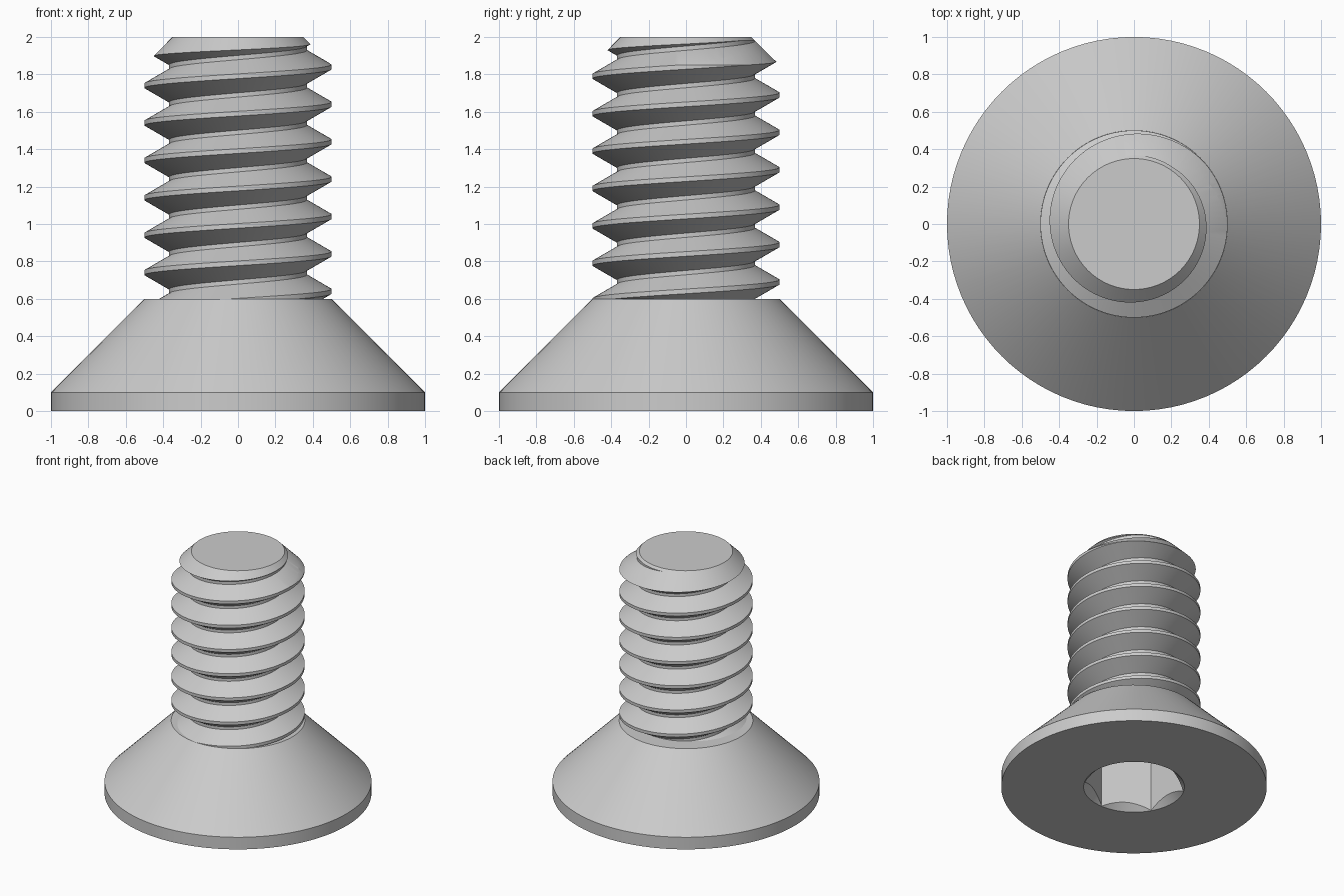
import bpy, bmesh
from math import pi, sin, cos, radians

if "Cube" in bpy.data.objects:
    bpy.data.objects.remove(bpy.data.objects["Cube"])

SEG = 96
PITCH = 0.2


def finish(bm, name):
    bmesh.ops.recalc_face_normals(bm, faces=bm.faces)
    mesh = bpy.data.meshes.new(name)
    bm.to_mesh(mesh)
    bm.free()
    ob = bpy.data.objects.new(name, mesh)
    bpy.context.collection.objects.link(ob)
    return ob


def turned(name, profile, sides=SEG, turn=0.0):
    """Solid of revolution from (radius, z) rings, closed by flat caps."""
    bm = bmesh.new()
    rings = [[bm.verts.new((r * cos(turn + 2 * pi * i / sides),
                            r * sin(turn + 2 * pi * i / sides), z))
              for i in range(sides)] for r, z in profile]
    for a, b in zip(rings, rings[1:]):
        for i in range(sides):
            k = (i + 1) % sides
            bm.faces.new((a[i], a[k], b[k], b[i]))
    bm.faces.new(rings[0][::-1])
    bm.faces.new(rings[-1])
    return finish(bm, name)


def helix_rod(name, start, turns, tooth):
    """Closed threaded rod; tooth is one pitch of (radius, z offset) points."""
    bm = bmesh.new()
    n = len(tooth)
    rows = turns * n
    cols = []
    for i in range(SEG):
        a = 2 * pi * i / SEG
        count = rows + 1 + (n if i == 0 else 0)
        col = []
        for j in range(count):
            r, dz = tooth[j % n]
            z = start + dz + PITCH * (j // n + i / SEG)
            col.append(bm.verts.new((r * cos(a), r * sin(a), z)))
        cols.append(col)
    cols.append(cols[0][n:])
    for a, b in zip(cols, cols[1:]):
        for j in range(rows):
            bm.faces.new((a[j], b[j], b[j + 1], a[j + 1]))
    # end caps fan out from the axis
    low = [c[0] for c in cols[:SEG]] + cols[0][n:0:-1]
    high = [c[rows] for c in cols[:SEG]] + cols[0][rows + n:rows:-1]
    for loop, z in ((low, start + PITCH / 2), (high, start + PITCH * (turns + 0.5))):
        mid = bm.verts.new((0, 0, z))
        for p, q in zip(loop, loop[1:] + loop[:1]):
            bm.faces.new((mid, p, q))
    return finish(bm, name)


def boolean(ob, tool, operation):
    mod = ob.modifiers.new(operation.title(), 'BOOLEAN')
    mod.operation = operation
    mod.solver = 'EXACT'
    mod.object = tool
    bpy.context.view_layer.objects.active = ob
    bpy.ops.object.modifier_apply(modifier=mod.name)
    bpy.data.objects.remove(tool)


# threaded shank, trimmed to length with a chamfered tip
shank = helix_rod("shank", 0.24, 10,
                  [(0.5, -0.0125), (0.5, 0.0125), (0.368, 0.0885), (0.368, 0.1115)])
envelope = turned("envelope", [(0.6, 0.55), (0.6, 1.75), (0.35, 2.0)])
boolean(shank, envelope, 'INTERSECT')

# countersunk head joined to the shank
screw = turned("countersunk_screw", [(1.0, 0.0), (1.0, 0.1), (0.501, 0.6)])
boolean(screw, shank, 'UNION')

# hex socket with a conical lead-in, cut from below
boolean(screw, turned("socket", [(0.378, -0.1), (0.378, 0.45)], 6, pi / 6), 'DIFFERENCE')
boolean(screw, turned("lead_in", [(0.48, -0.1), (0.28, 0.1)]), 'DIFFERENCE')

bpy.ops.object.select_all(action='DESELECT')
screw.select_set(True)
bpy.context.view_layer.objects.active = screw
bpy.ops.object.shade_smooth_by_angle(angle=radians(25))
